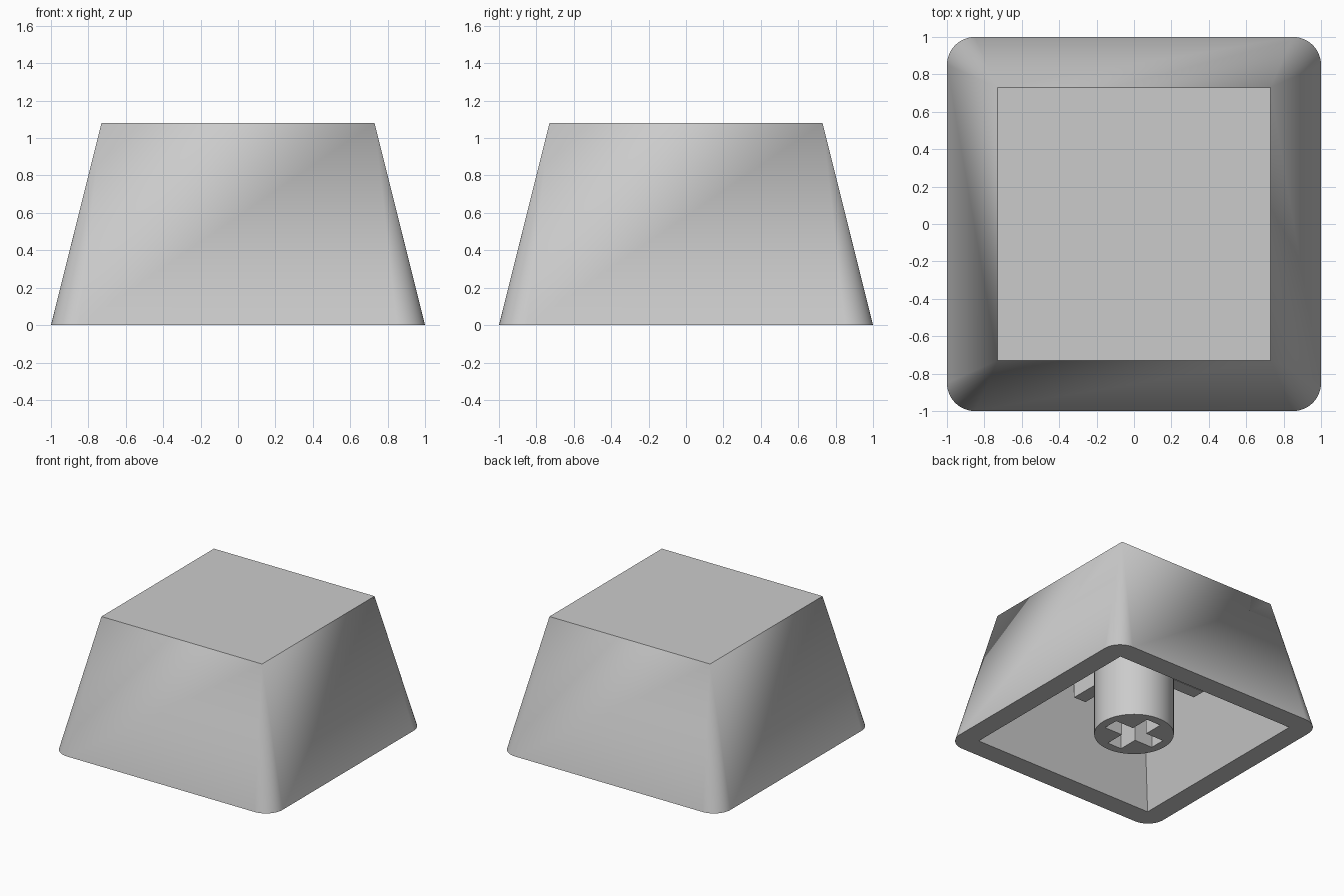
import bpy, bmesh
from math import sin, cos, pi, radians

cube = bpy.data.objects.get("Cube")
if cube:
    bpy.data.objects.remove(cube, do_unlink=True)

GREY = (0.6, 0.6, 0.6, 1)
grey = bpy.data.materials.new("light grey plastic")
grey.use_nodes = True
grey.diffuse_color = GREY
grey.node_tree.nodes["Principled BSDF"].inputs["Base Color"].default_value = GREY

HEIGHT, CEILING = 1.08, 0.91
CORNERS = [(1, 1), (-1, 1), (-1, -1), (1, -1)]


def finish(name, bm):
    bmesh.ops.recalc_face_normals(bm, faces=bm.faces)
    mesh = bpy.data.meshes.new(name)
    bm.to_mesh(mesh)
    bm.free()
    obj = bpy.data.objects.new(name, mesh)
    bpy.context.collection.objects.link(obj)
    mesh.materials.append(grey)
    return obj


def shade(obj):
    bpy.ops.object.select_all(action='DESELECT')
    obj.select_set(True)
    bpy.context.view_layer.objects.active = obj
    bpy.ops.object.shade_smooth_by_angle(angle=radians(30))


def box(name, size, centre):
    bm = bmesh.new()
    bmesh.ops.create_cube(bm, size=1)
    bmesh.ops.scale(bm, vec=size, verts=bm.verts)
    bmesh.ops.translate(bm, vec=centre, verts=bm.verts)
    return finish(name, bm)


# Hollow shell: rounded base outline drawn up to a sharp square top
def make_shell():
    bm = bmesh.new()
    radius, steps = 0.15, 12

    def square(half, z):
        return [bm.verts.new((half * x, half * y, z)) for x, y in CORNERS]

    arcs = []
    for i, (x, y) in enumerate(CORNERS):
        angles = [(i + k / steps) * pi / 2 for k in range(steps + 1)]
        arcs.append([bm.verts.new((x * (1 - radius) + radius * cos(a),
                                   y * (1 - radius) + radius * sin(a), 0))
                     for a in angles])
    top, mouth, roof = square(0.73, HEIGHT), square(0.83, 0), square(0.60, CEILING)
    for i in range(4):
        j = (i + 1) % 4
        for ring in (top, mouth):
            for a, b in zip(arcs[i], arcs[i][1:]):
                bm.faces.new((a, b, ring[i]))
            bm.faces.new((arcs[i][-1], arcs[j][0], ring[j], ring[i]))
        bm.faces.new((mouth[i], mouth[j], roof[j], roof[i]))
    bm.faces.new(top)
    bm.faces.new(roof)
    return finish("key_shell", bm)


shell = make_shell()
shade(shell)
weighted = shell.modifiers.new("flat sides", 'WEIGHTED_NORMAL')
weighted.keep_sharp = True

# Round stem under the ceiling
bm = bmesh.new()
bmesh.ops.create_cone(bm, cap_ends=True, segments=64, radius1=0.3, radius2=0.3,
                      depth=CEILING + 0.02)
bmesh.ops.translate(bm, vec=(0, 0, (CEILING + 0.02) / 2), verts=bm.verts)
stem = finish("stem", bm)

# Cross-shaped socket cut into the stem
SLOT, REACH, DEPTH = 0.13, 0.46, 0.9
for name, size in (("socket_cutter_x", (REACH, SLOT, DEPTH)),
                   ("socket_cutter_y", (SLOT, REACH, DEPTH))):
    cutter = box(name, size, (0, 0, 0))
    cutter.hide_render = True
    cut = stem.modifiers.new(name, 'BOOLEAN')
    cut.operation = 'DIFFERENCE'
    cut.solver = 'EXACT'
    cut.object = cutter
    bpy.context.view_layer.objects.active = stem
    bpy.ops.object.modifier_apply(modifier=cut.name)
    bpy.data.objects.remove(cutter, do_unlink=True)
shade(stem)

# Four ribs bracing the stem
RIB_IN, RIB_OUT, RIB_LOW = 0.28, 0.635, 0.58
length, mid = RIB_OUT - RIB_IN, (RIB_OUT + RIB_IN) / 2
rise, level = CEILING + 0.01 - RIB_LOW, (CEILING + 0.01 + RIB_LOW) / 2
for side, s in (("left", 1), ("right", -1)):
    box(f"rib_{side}", (length, 0.11, rise), (s * mid, 0, level))
for side, s in (("back", 1), ("front", -1)):
    box(f"rib_{side}", (0.11, length, rise), (0, s * mid, level))
